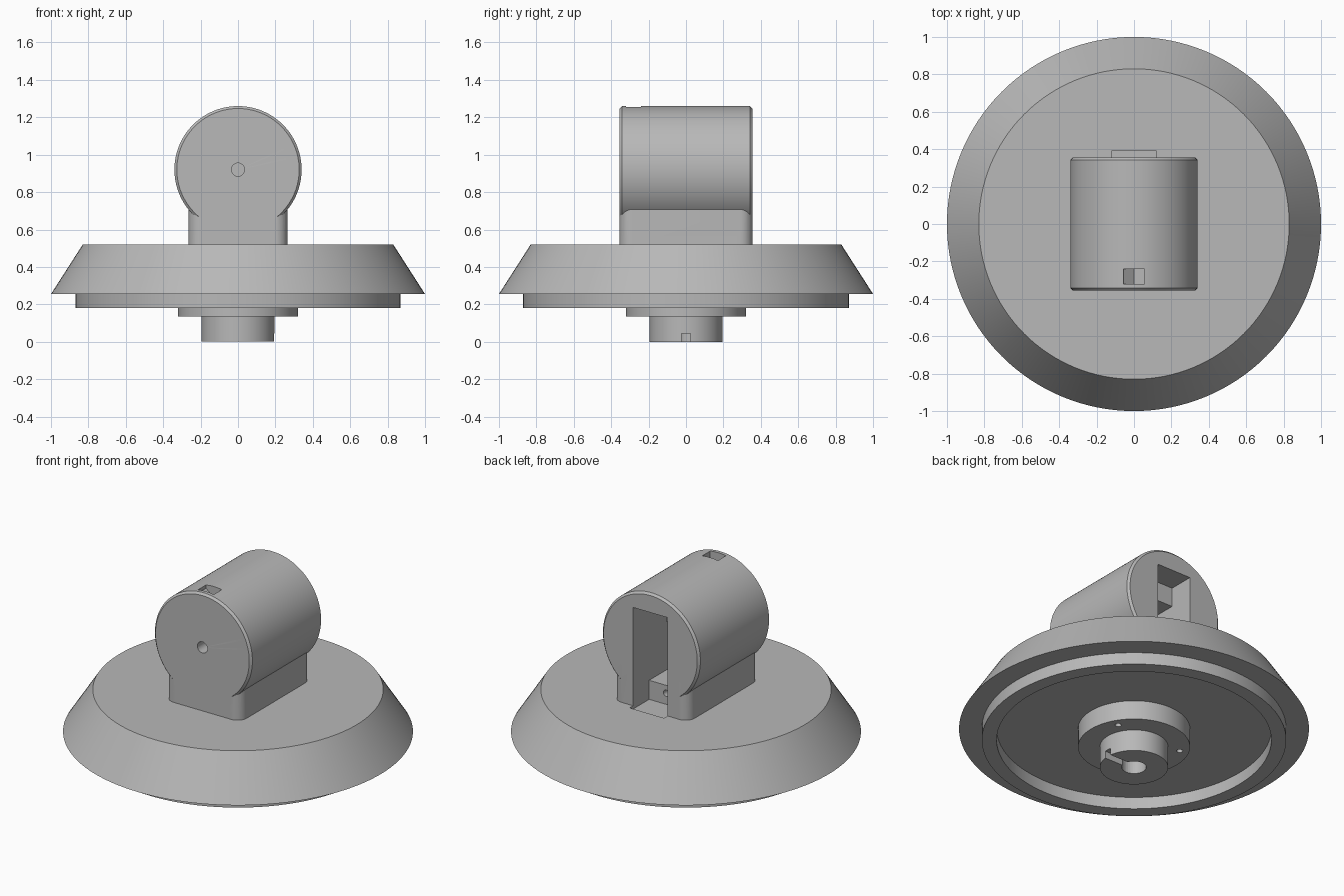
import bpy, bmesh, math
from mathutils import Matrix, Vector

cube = bpy.data.objects.get("Cube")
if cube:
    bpy.data.objects.remove(cube, do_unlink=True)

GREY = (0.48, 0.48, 0.48, 1)
mat = bpy.data.materials.new("plain grey")
mat.use_nodes = True
mat.diffuse_color = GREY
mat.node_tree.nodes["Principled BSDF"].inputs["Base Color"].default_value = GREY


def finish(name, bm):
    bmesh.ops.recalc_face_normals(bm, faces=bm.faces)
    mesh = bpy.data.meshes.new(name)
    bm.to_mesh(mesh)
    bm.free()
    mesh.materials.append(mat)
    obj = bpy.data.objects.new(name, mesh)
    bpy.context.collection.objects.link(obj)
    return obj


def lathe(name, profile, steps=128, along_y=False, at=(0, 0, 0)):
    """Spin a (radius, height) profile about z, optionally laid along y."""
    bm = bmesh.new()
    verts = [bm.verts.new((r, 0, z)) for r, z in profile]
    edges = [bm.edges.new(pair) for pair in zip(verts, verts[1:])]
    bmesh.ops.spin(bm, geom=verts + edges, axis=(0, 0, 1), cent=(0, 0, 0),
                   angle=math.tau, steps=steps)
    bmesh.ops.remove_doubles(bm, verts=bm.verts, dist=0.0002)
    if along_y:
        bm.transform(Matrix.Rotation(math.pi / 2, 4, 'X'))
    bm.transform(Matrix.Translation(at))
    return finish(name, bm)


def rod(name, radius, low, high, **kw):
    return lathe(name, [(0, low), (radius, low), (radius, high), (0, high)], 32, **kw)


def box(name, low, high, corner=0):
    low, high = Vector(low), Vector(high)
    bm = bmesh.new()
    bmesh.ops.create_cube(bm, size=1)
    bm.transform(Matrix.Translation((low + high) / 2) @ Matrix.Diagonal((*(high - low), 1)))
    if corner:
        upright = [e for e in bm.edges
                   if abs(e.verts[0].co.z - e.verts[1].co.z) > 0.01]
        bmesh.ops.bevel(bm, geom=upright, offset=corner, segments=10,
                        profile=0.5, affect='EDGES')
    return finish(name, bm)


def prism(name, outline, y0, y1):
    """Extrude an (x, z) outline along y."""
    bm = bmesh.new()
    face = bm.faces.new([bm.verts.new((x, y0, z)) for x, z in outline])
    out = bmesh.ops.extrude_face_region(bm, geom=[face])
    new = [v for v in out["geom"] if isinstance(v, bmesh.types.BMVert)]
    bmesh.ops.translate(bm, verts=new, vec=(0, y1 - y0, 0))
    return finish(name, bm)


def combine(target, tool, operation):
    mod = target.modifiers.new(operation.lower(), 'BOOLEAN')
    mod.operation, mod.solver, mod.object = operation, 'EXACT', tool
    bpy.context.view_layer.objects.active = target
    bpy.ops.object.modifier_apply(modifier=mod.name)
    bpy.data.objects.remove(tool, do_unlink=True)


# Round base: sloped rim, underside ring, hub and boss in one turned profile
body = lathe("base_with_swivel_housing", [
    (0, 0), (0.195, 0), (0.195, 0.135), (0.32, 0.135), (0.32, 0.255),
    (0.785, 0.255), (0.785, 0.18), (0.87, 0.18), (0.87, 0.255),
    (1, 0.255), (0.83, 0.52), (0, 0.52)])

# Neck block and horizontal barrel
HALF, AXIS, R, CH = 0.355, 0.92, 0.34, 0.013
neck = box("neck", (-0.265, -HALF, 0.45), (0.265, HALF, AXIS - 0.1), corner=0.065)
barrel = lathe("barrel", [(0, -HALF), (R - CH, -HALF), (R, CH - HALF),
                          (R, HALF - CH), (R - CH, HALF), (0, HALF)],
               along_y=True, at=(0, 0, AXIS))
combine(barrel, neck, 'UNION')
combine(body, barrel, 'UNION')

# Rear cavity, leaving a low step and an upper side block inside
cavity = box("cavity", (-0.12, -0.1, 0.5), (0.12, 0.39, 1.14))
combine(cavity, box("step", (-0.2, -0.2, 0.4), (0.2, 0.196, 0.62)), 'DIFFERENCE')
combine(cavity, box("side_block", (-0.2, -0.2, 1.02), (0, 0.196, 1.2)), 'DIFFERENCE')
combine(body, cavity, 'DIFFERENCE')

# Pocket on top with one sloping floor
combine(body, prism("pocket", [(-0.055, 1.3), (-0.055, 1.235), (0, 1.19),
                               (0.055, 1.19), (0.055, 1.3)], -0.32, -0.24), 'DIFFERENCE')

# Pin holes through the barrel face and the inner step
combine(body, rod("front_hole", 0.035, 0.18, 0.5, along_y=True, at=(0, 0, AXIS)), 'DIFFERENCE')
combine(body, rod("step_hole", 0.02, -0.3, -0.06, along_y=True, at=(0, 0, 0.57)), 'DIFFERENCE')

# Boss bore, side slot and three screw holes in the hub
combine(body, rod("bore", 0.07, -0.1, 0.42), 'DIFFERENCE')
combine(body, box("slot", (0, -0.023, -0.1), (0.3, 0.023, 0.045)), 'DIFFERENCE')
for i in range(3):
    a = math.radians(30 + 120 * i)
    combine(body, rod("screw_hole", 0.018, 0.05, 0.24,
                      at=(0.265 * math.cos(a), 0.265 * math.sin(a), 0)), 'DIFFERENCE')

bpy.ops.object.select_all(action='DESELECT')
body.select_set(True)
bpy.context.view_layer.objects.active = body
bpy.ops.object.shade_smooth_by_angle(angle=math.radians(25))
